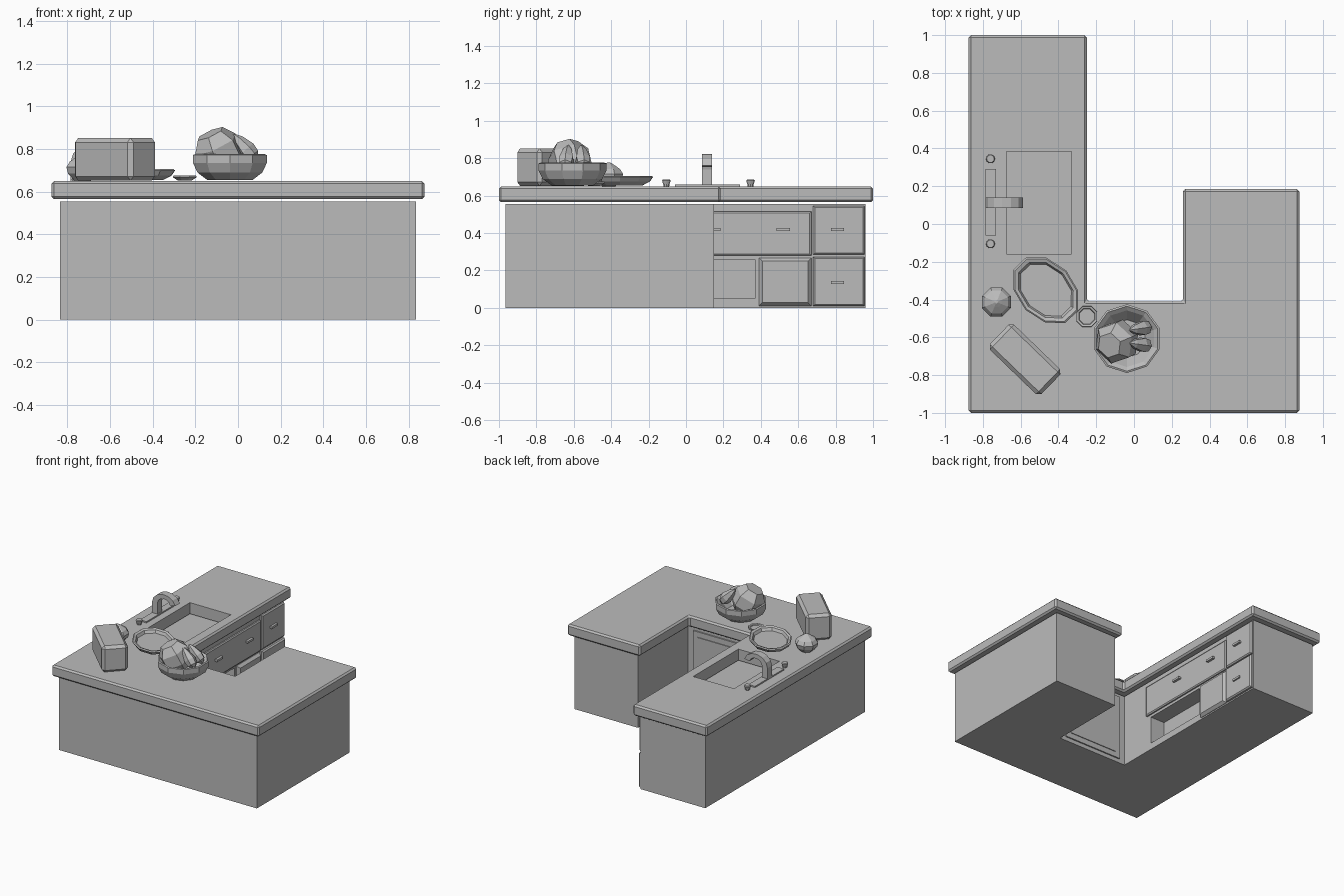
import bpy, bmesh, math
from math import pi, cos, sin, radians
from mathutils import Matrix, Vector, Euler

if "Cube" in bpy.data.objects:
    bpy.data.objects.remove(bpy.data.objects["Cube"])

grey = bpy.data.materials.new("plain_grey")
grey.use_nodes = True
grey.diffuse_color = (0.5, 0.5, 0.5, 1)
grey.node_tree.nodes["Principled BSDF"].inputs["Base Color"].default_value = (0.5, 0.5, 0.5, 1)


def finish(name, bm, loc=(0, 0, 0), rot=(0, 0, 0), bevel=0):
    """Turn a bmesh into a named, flat-shaded object."""
    bmesh.ops.recalc_face_normals(bm, faces=bm.faces)
    mesh = bpy.data.meshes.new(name)
    bm.to_mesh(mesh)
    bm.free()
    mesh.materials.append(grey)
    ob = bpy.data.objects.new(name, mesh)
    ob.location, ob.rotation_euler = loc, rot
    bpy.context.collection.objects.link(ob)
    if bevel:
        mod = ob.modifiers.new("bevel", 'BEVEL')
        mod.width, mod.segments = bevel, 1
    return ob


def box(name, lo, hi, bevel=0, loc=(0, 0, 0), rot=(0, 0, 0)):
    lo, hi = Vector(lo), Vector(hi)
    bm = bmesh.new()
    size = Matrix.Diagonal((*(hi - lo), 1))
    bmesh.ops.create_cube(bm, size=1, matrix=Matrix.Translation((lo + hi) / 2) @ size)
    return finish(name, bm, loc, rot, bevel)


def prism(name, outline, extrude, bevel=0):
    """Extrude a closed outline of 3D points along a vector."""
    bm = bmesh.new()
    face = bm.faces.new([bm.verts.new(p) for p in outline])
    res = bmesh.ops.extrude_face_region(bm, geom=[face], use_keep_orig=True)
    verts = [v for v in res["geom"] if isinstance(v, bmesh.types.BMVert)]
    bmesh.ops.translate(bm, verts=verts, vec=extrude)
    return finish(name, bm, bevel=bevel)


def lathe(name, profile, sides, loc, stretch=1, rot=(0, 0, 0), turn=0):
    """Spin (radius, height) points round z, with the x radius stretched."""
    bm = bmesh.new()
    angles = [turn + 2 * pi * i / sides for i in range(sides)]
    rings = [[bm.verts.new((r * stretch * cos(a), r * sin(a), z)) for a in angles]
             for r, z in profile]
    for a, b in zip(rings, rings[1:]):
        for i in range(sides):
            j = (i + 1) % sides
            bm.faces.new((a[i], a[j], b[j], b[i]))
    bm.faces.new(rings[0])
    bm.faces.new(rings[-1])
    return finish(name, bm, loc, rot)


def cut(ob, lo, hi):
    """Cut a box-shaped hole and remove the cutter."""
    tool = box("cutter", lo, hi)
    tool.hide_render = True
    mod = ob.modifiers.new("cut", 'BOOLEAN')
    mod.operation, mod.object = 'DIFFERENCE', tool
    bpy.context.view_layer.objects.active = ob
    for m in list(ob.modifiers):
        bpy.ops.object.modifier_apply(modifier=m.name)
    bpy.data.objects.remove(tool)


def u_shape(x, left, right, front, inner, back, short, z):
    return [(px, py, z) for px, py in (
        (-x, front), (x, front), (x, short), (right, short),
        (right, inner), (left, inner), (left, back), (-x, back))]


# Cabinet body with an open shelf under the sink
body = prism("cabinet_body", u_shape(0.835, -0.29, 0.3, -0.965, -0.45, 0.96, 0.15, 0), (0, 0, 0.555))
cut(body, (-0.41, -0.16, 0.05), (-0.2, 0.37, 0.26))

# Worktop with the sink opening
top = prism("worktop", u_shape(0.875, -0.25, 0.26, -1, -0.41, 1, 0.185, 0.565), (0, 0, 0.085), 0.012)
cut(top, (-0.675, -0.16, 0.5), (-0.33, 0.385, 0.8))


# Cabinet fronts: a slab whose front face is inset and moved
def cabinet_front(name, y0, y1, z0, z1, depth, rim, step):
    bm = bmesh.new()
    base = Matrix.Translation((-0.29 + depth / 2, (y0 + y1) / 2, (z0 + z1) / 2))
    bmesh.ops.create_cube(bm, size=1, matrix=base @ Matrix.Diagonal((depth, y1 - y0, z1 - z0, 1)))
    bm.faces.ensure_lookup_table()
    face = max(bm.faces, key=lambda f: f.calc_center_median().x)
    bmesh.ops.inset_region(bm, faces=[face], thickness=rim)
    bmesh.ops.translate(bm, verts=face.verts, vec=(step, 0, 0))
    finish(name, bm)


cabinet_front("upper_end_drawer", 0.68, 0.955, 0.285, 0.545, 0.01, 0.012, 0.008)
cabinet_front("lower_end_drawer", 0.68, 0.955, 0.01, 0.272, 0.014, 0.012, 0.01)
cabinet_front("sink_front", -0.2, 0.67, 0.28, 0.515, 0.01, 0.012, 0.006)
cabinet_front("lower_middle_drawer", 0.39, 0.67, 0.01, 0.268, 0.004, 0.025, 0.02)

for i, (y, z) in enumerate(((0.81, 0.42), (0.81, 0.135), (0.52, 0.42), (0.15, 0.42))):
    box(f"drawer_handle_{i + 1}", (-0.285, y - 0.035, z - 0.008), (-0.255, y + 0.035, z + 0.008))

# Framed door on the inner back wall
box("inner_door_frame", (-0.24, -0.455, 0.03), (0.25, -0.44, 0.53))
box("inner_door_panel", (-0.2, -0.445, 0.07), (0.21, -0.434, 0.49))

# Tap: base plate, arched spout and two knobs
box("tap_plate", (-0.785, -0.06, 0.65), (-0.73, 0.29, 0.66))


def arc(rx, rz):
    steps = [pi - i * radians(165) / 6 for i in range(7)]
    return [(-0.685 + rx * cos(a), 0.085, 0.74 + rz * sin(a)) for a in steps]


outer, inner = arc(0.1, 0.083), arc(0.055, 0.05)
spout = [(-0.785, 0.085, 0.655)] + outer + inner[::-1] + [(-0.74, 0.085, 0.655)]
prism("tap_spout", spout, (0, 0.055, 0))
for side, y in (("back", 0.345), ("front", -0.105)):
    lathe(f"tap_knob_{side}", [(0.016, 0), (0.018, 0.012), (0.024, 0.03), (0.02, 0.036)],
          10, (-0.76, y, 0.65))

# Bread-bin shaped box, turned in the corner
box("counter_box", (-0.19, -0.092, 0), (0.19, 0.092, 0.2), 0.02,
    (-0.577, -0.717, 0.652), (0, 0, radians(-44)))

# Dishes
lathe("platter", [(0.1, 0.004), (0.135, 0.025), (0.15, 0.05), (0.143, 0.056), (0.127, 0.05), (0.118, 0.03)],
      10, (-0.467, -0.35, 0.65), 1.38, (0, 0, radians(-46)), pi / 10)
lathe("small_dish", [(0.035, 0.002), (0.06, 0.018), (0.058, 0.025), (0.046, 0.022), (0.043, 0.014)],
      8, (-0.25, -0.49, 0.65), turn=pi / 8)
lathe("lidded_pot", [(0.04, 0), (0.075, 0.035), (0.083, 0.065), (0.066, 0.092), (0.03, 0.115), (0.008, 0.128)],
      8, (-0.728, -0.413, 0.65), turn=pi / 8)
lathe("fruit_bowl", [(0.11, 0.004), (0.16, 0.04), (0.182, 0.085), (0.182, 0.122), (0.172, 0.126),
                     (0.15, 0.11), (0.1, 0.045)], 10, (-0.038, -0.607, 0.65), turn=pi / 10)

# Fruit: one big faceted ball and two long pieces leaning on it
ball = [(0.12 * sin(a), -0.12 * cos(a)) for a in (radians(d) for d in (35, 70, 110, 145))]
lathe("round_fruit", ball, 6, (-0.09, -0.622, 0.785), 1, Euler((radians(12), radians(-25), 0)), 0.3)
long_shape = [(0.008, -0.075), (0.036, -0.05), (0.042, -0.01), (0.026, 0.05), (0.006, 0.085)]
for i, (y, spin) in enumerate(((-0.553, 8), (-0.638, -8))):
    lathe(f"long_fruit_{i + 1}", long_shape, 6, (0.035, y, 0.805), 1,
          (0, radians(-42), radians(spin)))
